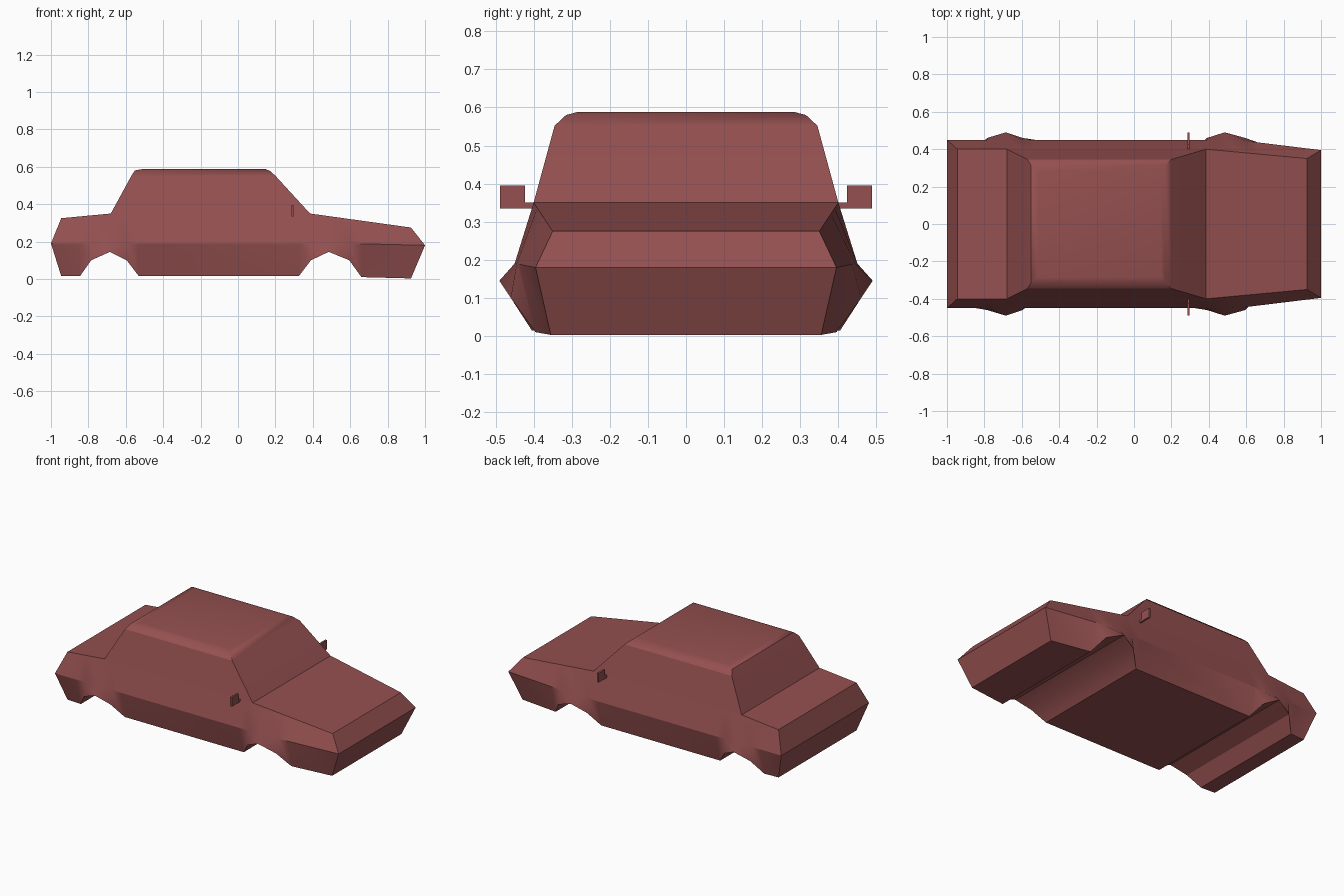
import bpy, bmesh

if "Cube" in bpy.data.objects:
    bpy.data.objects.remove(bpy.data.objects["Cube"])

paint = bpy.data.materials.new("dark_red_paint")
paint.diffuse_color = (0.30, 0.08, 0.08, 1)
paint.use_nodes = True
paint.node_tree.nodes["Principled BSDF"].inputs["Base Color"].default_value = paint.diffuse_color


def finish(name, bm):
    me = bpy.data.meshes.new(name)
    bm.to_mesh(me)
    bm.free()
    ob = bpy.data.objects.new(name, me)
    bpy.context.collection.objects.link(ob)
    me.materials.append(paint)
    bpy.ops.object.select_all(action='DESELECT')
    ob.select_set(True)
    bpy.context.view_layer.objects.active = ob
    bpy.ops.object.shade_smooth_by_angle(angle=0.52)
    return ob


def interp(points, x):
    """Linear interpolation along a polyline of (x, value)."""
    if x <= points[0][0]:
        return points[0][1]
    for (x0, v0), (x1, v1) in zip(points, points[1:]):
        if x <= x1:
            return v0 + (v1 - v0) * (x - x0) / (x1 - x0)
    return points[-1][1]


# Lower body: stations (x, sill half-width, sill height), flared at the arches
stations = [(-0.945, 0.40, 0.015), (-0.845, 0.405, 0.015), (-0.785, 0.46, 0.10),
            (-0.685, 0.49, 0.145), (-0.595, 0.46, 0.10), (-0.53, 0.405, 0.015),
            (0.325, 0.405, 0.015), (0.39, 0.46, 0.10), (0.485, 0.49, 0.145),
            (0.595, 0.46, 0.10), (0.66, 0.395, 0.01), (0.925, 0.355, 0.003)]
deck_height = [(-0.945, 0.325), (-0.68, 0.35), (0.385, 0.35), (0.925, 0.275)]
deck_width = [(-0.945, 0.40), (0.385, 0.40), (0.925, 0.35)]
waist_width = [(-1, 0.45), (0.55, 0.45), (1, 0.395)]
waist_height = [(-1, 0.19), (0.59, 0.19), (1, 0.18)]
tips = {-0.945: -1.0, 0.925: 1.0}

bm = bmesh.new()
rings = []
for x, w, z in stations:
    # the deck breaks at the screen bases rather than at the arches
    xt = {-0.685: -0.68, 0.39: 0.385}.get(x, x)
    xm = tips.get(x, x)
    half = [(x, w, z), (xm, interp(waist_width, xm), interp(waist_height, xm)),
            (xt, interp(deck_width, xt), interp(deck_height, xt))]
    rings.append([bm.verts.new(p) for p in half] +
                 [bm.verts.new((a, -b, c)) for a, b, c in reversed(half)])
for a, b in zip(rings, rings[1:]):
    for i in range(6):
        j = (i + 1) % 6
        bm.faces.new((a[i], a[j], b[j], b[i]))
for r in (rings[0], rings[-1]):
    bm.faces.new((r[0], r[1], r[4], r[5]))
    bm.faces.new((r[1], r[2], r[3], r[4]))
bmesh.ops.recalc_face_normals(bm, faces=bm.faces)
# Open the deck beneath the cabin
hidden = [f for f in bm.faces if all(v.co.z > 0.349 and -0.69 < v.co.x < 0.39 for v in f.verts)]
bmesh.ops.delete(bm, geom=hidden, context='FACES')
finish("car_body", bm)

# Cabin: stacked rectangles (rear x, front x, half-width, height)
bm = bmesh.new()
levels = [(-0.68, 0.385, 0.40, 0.35), (-0.57, 0.20, 0.345, 0.552),
          (-0.552, 0.168, 0.315, 0.58), (-0.51, 0.145, 0.285, 0.588)]
rings = [[bm.verts.new(p) for p in ((a, -w, z), (b, -w, z), (b, w, z), (a, w, z))]
         for a, b, w, z in levels]
for a, b in zip(rings, rings[1:]):
    for i in range(4):
        j = (i + 1) % 4
        bm.faces.new((a[i], a[j], b[j], b[i]))
bm.faces.new(rings[-1])
finish("cabin", bm)


def box(bm, lo, hi):
    vs = bmesh.ops.create_cube(bm, size=1)["verts"]
    for v in vs:
        v.co = [(l + h) / 2 + c * (h - l) for l, h, c in zip(lo, hi, v.co)]


# Door mirrors: thin plate on a short arm
for side, s in (("left", 1), ("right", -1)):
    bm = bmesh.new()
    for y0, y1, z1 in ((0.422, 0.488, 0.395), (0.39, 0.422, 0.350)):
        box(bm, (0.286, min(s * y0, s * y1), 0.335), (0.298, max(s * y0, s * y1), z1))
    finish(side + "_door_mirror", bm)
